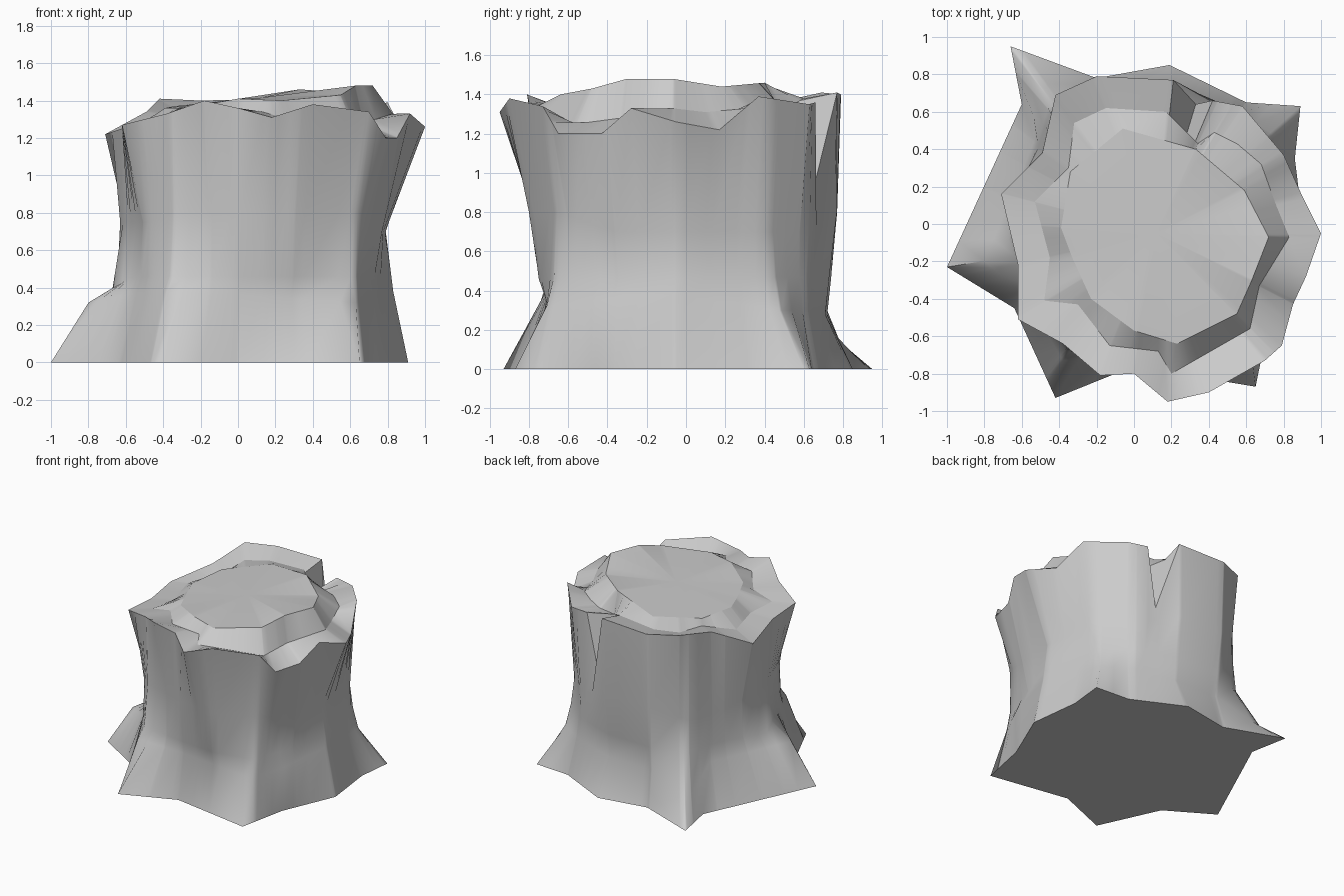
import bpy
import bmesh
import math
from mathutils import Vector

cube = bpy.data.objects.get("Cube")
if cube:
    bpy.data.objects.remove(cube)

# Axis of the trunk, used as the pole for every outline
AXIS = Vector((.12, -.05, 0))

# Root footprint with pointed toes
footprint = [(.91, -.06, 0), (.86, .35, 0), (.89, .63, 0), (.6, .65, 0), (.19, .85, 0),
             (-.2, .78, 0), (-.66, .95, 0), (-.6, .64, 0), (-1, -.23, 0), (-.64, -.45, 0),
             (-.42, -.93, 0), (0, -.76, 0), (.65, -.87, 0), (.73, -.48, 0)]

# Where the roots merge into the trunk
root_line = [(.83, -.05, .38), (.74, .48, .3), (.52, .62, .3), (.2, .71, .28), (-.2, .72, .28),
             (-.55, .79, .13), (-.53, .45, .33), (-.8, -.2, .32), (-.6, -.36, .36),
             (-.38, -.73, .38), (0, -.71, .36), (.63, -.71, .32), (.74, -.46, .35)]

# Foot of the trunk just above the roots
trunk_foot = [(.82, -.05, .46), (.71, .45, .47), (.5, .62, .47), (.18, .73, .47), (-.2, .74, .47),
              (-.46, .62, .47), (-.56, .3, .45), (-.67, -.08, .4), (-.58, -.32, .45),
              (-.47, -.54, .46), (-.36, -.68, .46), (0, -.72, .46), (.3, -.75, .46),
              (.63, -.67, .46)]

# Narrow waist of the trunk
waist = [(.79, 0, .7), (.72, .4, .7), (.5, .63, .7), (.18, .77, .8), (-.2, .77, .8),
         (-.45, .6, .7), (-.55, .3, .7), (-.63, 0, .75), (-.59, -.2, .75), (-.48, -.51, .75),
         (-.35, -.65, .8), (0, -.75, .8), (.3, -.8, .8), (.65, -.65, .8), (.77, -.36, .7)]

# Ragged bark rim, including the deep split at the back
rim = [(1, -.05, 1.26), (.89, .17, 1.22), (.8, .37, 1.39), (.58, .63, 1.35), (.42, .66, 1.36),
       (.33, .64, .88), (.21, .77, 1.41), (-.2, .79, 1.4), (-.42, .69, 1.41), (-.49, .38, 1.34),
       (-.71, .16, 1.22), (-.62, -.22, 1.25), (-.62, -.51, 1.27), (-.38, -.64, 1.33),
       (-.18, -.81, 1.4), (0, -.8, 1.36), (.18, -.95, 1.31), (.4, -.9, 1.38), (.7, -.73, 1.34),
       (.79, -.65, 1.2), (.85, -.43, 1.2), (.92, -.28, 1.33)]

# Step between bark and heartwood
step = [(.83, -.07, 1.33), (.76, .1, 1.31), (.68, .32, 1.33), (.55, .43, 1.34), (.43, .49, 1.33),
        (.34, .43, 1.28), (.17, .6, 1.38), (-.15, .62, 1.36), (-.32, .54, 1.35), (-.35, .3, 1.32),
        (-.53, .12, 1.27), (-.45, -.18, 1.27), (-.48, -.41, 1.28), (-.3, -.43, 1.32),
        (-.13, -.65, 1.34), (.13, -.68, 1.34), (.2, -.8, 1.32), (.62, -.56, 1.25),
        (.67, -.33, 1.28)]

# Tilted cut face of the heartwood
cut_edge = [(.72, -.07, 1.48), (.59, .18, 1.44), (.33, .4, 1.46), (-.06, .51, 1.4),
            (-.34, .28, 1.37), (-.39, -.02, 1.36), (-.33, -.18, 1.36), (-.23, -.4, 1.37),
            (0, -.57, 1.41), (.23, -.64, 1.4), (.55, -.48, 1.43), (.63, -.3, 1.48)]


def polar(point):
    """Angle of a point around the trunk axis."""
    return math.atan2(point.y, point.x) % math.tau


def prepare(outline):
    """Move an outline to the axis and sort it by angle."""
    return sorted((Vector(p) - AXIS for p in outline), key=polar)


def sample(outline, angle):
    """Point where a ray at the given angle meets the outline."""
    ray = Vector((math.cos(angle), math.sin(angle)))
    after = next((i for i, p in enumerate(outline) if polar(p) >= angle - 1e-6), 0)
    start, end = outline[after - 1], outline[after]
    side_a = ray.cross(start.to_2d())
    side_b = ray.cross(end.to_2d())
    return start.lerp(end, side_a / (side_a - side_b)) + AXIS


def make_material(name, color):
    material = bpy.data.materials.new(name)
    material.use_nodes = True
    material.diffuse_color = color
    shader = next(n for n in material.node_tree.nodes if n.type == 'BSDF_PRINCIPLED')
    shader.inputs["Base Color"].default_value = color
    return material


def build_stump(name, outlines, sharp_rings, material):
    """Skin a stack of outlines, sharing one column per outline corner."""
    outlines = [prepare(outline) for outline in outlines]
    columns = []
    for angle in sorted(polar(p) for outline in outlines for p in outline):
        if not columns or angle - columns[-1] > .006:
            columns.append(angle)

    bm = bmesh.new()
    rings = [[bm.verts.new(sample(outline, a)) for a in columns] for outline in outlines]
    count = len(columns)

    # Bark, rim and step walls
    for lower, upper in zip(rings, rings[1:]):
        for i in range(count):
            j = (i + 1) % count
            bm.faces.new((lower[i], lower[j], upper[j], upper[i]))

    # Cut face fan and flat underside
    heart = bm.verts.new(AXIS + Vector((0, 0, 1.415)))
    for i in range(count):
        bm.faces.new((rings[-1][i], rings[-1][(i + 1) % count], heart))
    bm.faces.new(reversed(rings[0]))

    # Crisp edges along the footprint and the sawn top
    for index in sharp_rings:
        ring = rings[index]
        for i in range(count):
            bm.edges.get((ring[i - 1], ring[i])).smooth = False

    mesh = bpy.data.meshes.new(name)
    bm.to_mesh(mesh)
    bm.free()
    mesh.materials.append(material)
    stump = bpy.data.objects.new(name, mesh)
    bpy.context.collection.objects.link(stump)

    bpy.ops.object.select_all(action='DESELECT')
    stump.select_set(True)
    bpy.context.view_layer.objects.active = stump
    bpy.ops.object.shade_smooth_by_angle(angle=math.radians(60), keep_sharp_edges=True)
    return stump


wood = make_material("pale_grey_wood", (.6, .6, .6, 1))
layers = [footprint, root_line, trunk_foot, waist, rim, step, cut_edge]
build_stump("tree_stump", layers, (0, 4, 5, 6), wood)
